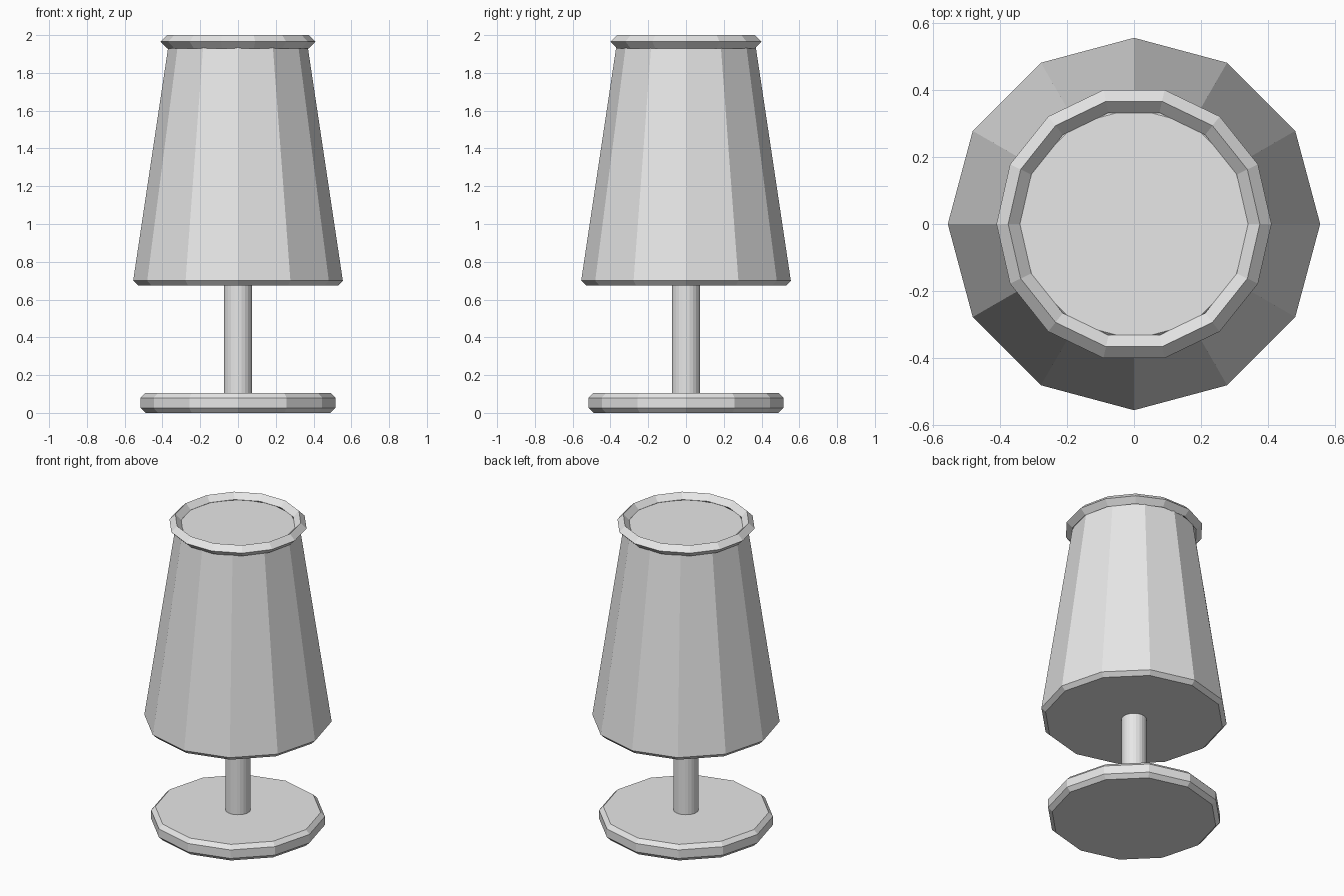
import bpy, bmesh
from math import cos, sin, tau

default_cube = bpy.data.objects.get("Cube")
if default_cube:
    bpy.data.objects.remove(default_cube, do_unlink=True)

grey = bpy.data.materials.new("light grey")
grey.use_nodes = True
grey.diffuse_color = (0.8, 0.8, 0.8, 1)
grey.node_tree.nodes["Principled BSDF"].inputs["Base Color"].default_value = (0.8, 0.8, 0.8, 1)


def lathe(name, profile, sides, ring=False):
    """Turn (radius, z) points about z; a ring closes its profile, a solid is capped."""
    bm = bmesh.new()
    loops = [[bm.verts.new((r * cos(tau * i / sides), r * sin(tau * i / sides), z))
              for i in range(sides)] for r, z in profile]
    pairs = list(zip(loops, loops[1:]))
    if ring:
        pairs.append((loops[-1], loops[0]))
    else:
        bm.faces.new(loops[0][::-1])
        bm.faces.new(loops[-1])
    for low, high in pairs:
        for i in range(sides):
            j = (i + 1) % sides
            bm.faces.new((low[i], low[j], high[j], high[i]))
    bmesh.ops.recalc_face_normals(bm, faces=bm.faces)
    mesh = bpy.data.meshes.new(name)
    bm.to_mesh(mesh)
    bm.free()
    mesh.materials.append(grey)
    obj = bpy.data.objects.new(name, mesh)
    bpy.context.collection.objects.link(obj)
    return obj


# Round foot with chamfered edges
lathe("base", [(0.49, 0), (0.515, 0.025), (0.515, 0.08), (0.49, 0.105)], 12)

# Slim post between foot and shade
lathe("stem", [(0.075, 0.09), (0.075, 0.69)], 24)

# Tapered solid shade with chamfered ends
lathe("shade", [(0.53, 0.675), (0.555, 0.7), (0.369, 1.94), (0.345, 1.963)], 12)

# Diamond-section ring around the top of the shade
lathe("top_rim", [(0.375, 1.93), (0.41, 1.965), (0.375, 2.0), (0.34, 1.965)], 14, ring=True)
